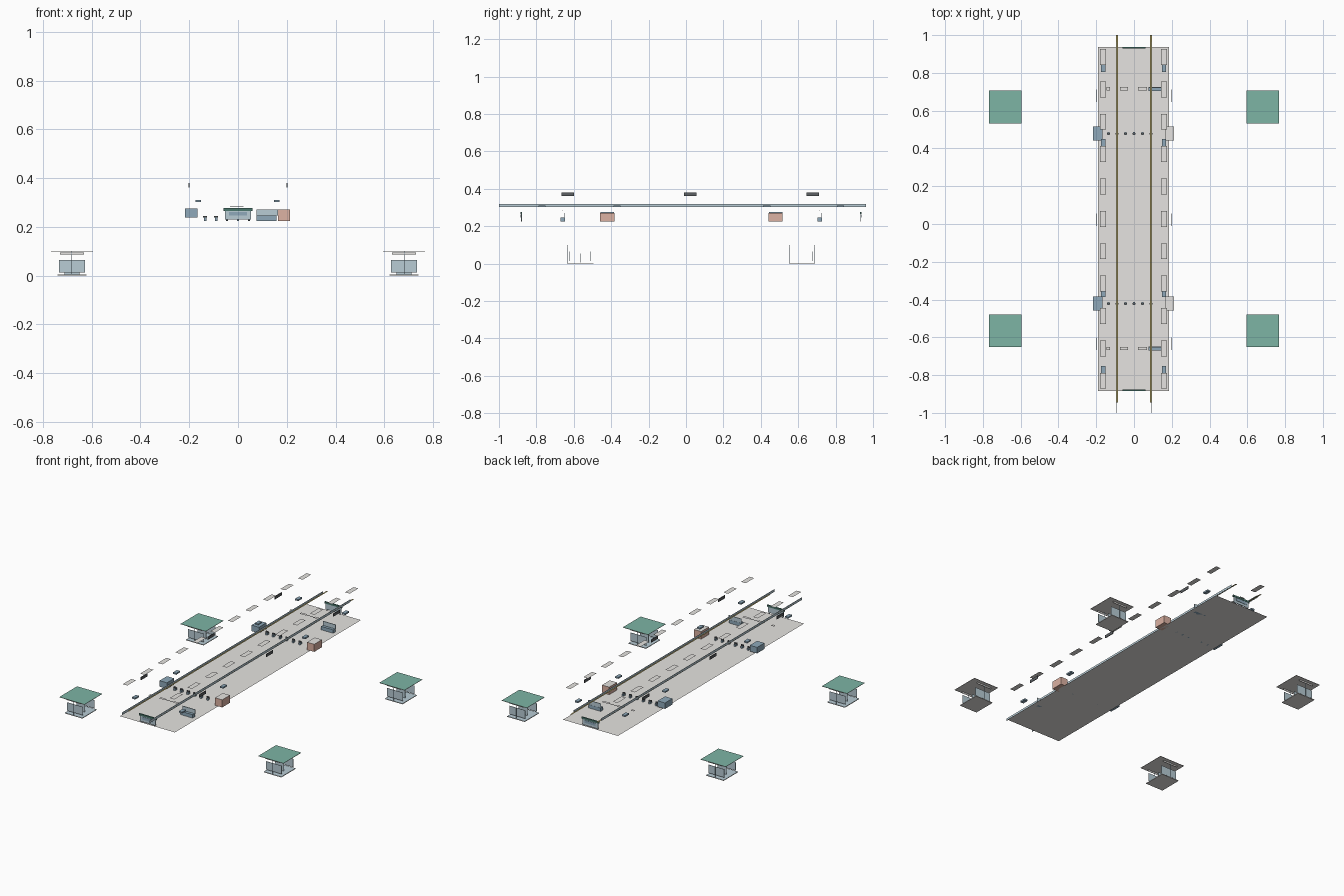
import bpy, bmesh

if "Cube" in bpy.data.objects:
    bpy.data.objects.remove(bpy.data.objects["Cube"])

def lin(h):
    c = [int(h[i:i + 2], 16) / 255 for i in (0, 2, 4)]
    return [v / 12.92 if v <= .04045 else ((v + .055) / 1.055) ** 2.4 for v in c] + [1]

def mat(name, h):
    m = bpy.data.materials.new(name)
    m.diffuse_color = lin(h)
    m.use_nodes = True
    m.node_tree.nodes["Principled BSDF"].inputs["Base Color"].default_value = m.diffuse_color
    return m

CONC = mat("pale concrete", "E6E4E1")
TEAL = mat("teal roof", "7DB5A5")
GLASS = mat("pale blue glass", "B8CCD5")
BLUE = mat("steel blue", "8EA9BA")
SALMON = mat("salmon brick", "DCB2A3")
OLIVE = mat("olive rail", "B3A467")
DARK = mat("dark grey", "5C6063")
GREEN = mat("dark teal", "4A776D")

def make(name, bm, *mats):
    me = bpy.data.meshes.new(name)
    bm.to_mesh(me)
    bm.free()
    for m in mats:
        me.materials.append(m)
    ob = bpy.data.objects.new(name, me)
    bpy.context.collection.objects.link(ob)
    return ob

def box(name, x0, x1, y0, y1, z0, z1, m, top=None):
    bm = bmesh.new()
    bmesh.ops.create_cube(bm, size=1)
    for v in bm.verts:
        v.co = (x0 + (v.co.x + .5) * (x1 - x0), y0 + (v.co.y + .5) * (y1 - y0),
                z0 + (v.co.z + .5) * (z1 - z0))
    bm.normal_update()
    if top:
        for f in bm.faces:
            f.material_index = int(f.normal.z > .5)
    return make(name, bm, m, *([top] if top else []))

def sheet(name, x0, x1, y0, y1, z, m):
    bm = bmesh.new()
    bm.faces.new([bm.verts.new(p) for p in
                  ((x0, y0, z), (x1, y0, z), (x1, y1, z), (x0, y1, z))])
    return make(name, bm, m)

# platform deck
sheet("platform_deck", -.19, .186, -.883, .937, .225, CONC)

# long overhead rails: flat flange plus upright web
for x in (-.09, .09):
    sheet("rail_flange", x - .005, x + .005, -.945, 1, .306, OLIVE)
    s = .004 if x > 0 else -.004
    box("rail_web", x + s - .0005, x + s + .0005, -1, .963, .302, .318, GLASS)

# floating canopy light panels
for x in (-.163, .159):
    for i in range(11):
        y = .03 + (i - 5) * .1714
        sheet("light_panel", x - .016, x + .016, y - .045, y + .039, .422, CONC)
    # small hanging speakers
    for y in (.825, .432, -.368, -.77):
        box("speaker", x - .011, x + .011, y - .019, y + .019, .302, .311, BLUE)

# side floodlights
for x in (-.2, .2):
    for y in (-.633, .022, .678):
        box("floodlight", x - .002, x + .002, y - .033, y + .033, .362, .38, DARK)

for y in (.479, -.421):
    # cabinets on both platform edges
    box("brick_cabinet", .164, .213, y - .038, y + .038, .225, .272, SALMON, CONC)
    box("blue_cabinet", -.217, -.167, y - .036, y + .036, .238, .275, BLUE)
    # ticket gates
    for i in range(6):
        x = -.135 + i * .045
        box("gate_post", x - .005, x + .005, y - .009, y + .009, .225, .238, BLUE)
        box("gate_head", x - .009, x + .007, y - .004, y + .004, .238, .245, DARK)

for y in (.715, -.659):
    # bench with back
    box("bench_seat", .076, .158, y - .011, y + .011, .225, .246, BLUE)
    box("bench_back", .076, .164, y + .006, y + .010, .246, .272, GLASS)
    # hanging sign caps
    for x0, x1 in ((-.146, -.126), (-.074, -.032), (.022, .07)):
        sheet("sign_cap", x0, x1, y - .009, y + .009, .284, CONC)
    box("sign_bar", -.032, .022, y - .001, y + .001, .282, .284, DARK)

# notice boards at both ends
for y, d in ((-.88, -1), (.934, 1)):
    box("notice_board", -.053, .053, y - .002, y + .002, .231, .272, GLASS)
    a, b = sorted((y + d * .002, y + d * .004))
    box("notice_panel", -.037, .037, a, b, .246, .262, BLUE)
    box("notice_header", -.06, .06, y - .004, y + .004, .266, .277, GREEN)
    for x in (-.045, .045):
        box("notice_leg", x - .002, x + .002, y - .002, y + .002, .225, .231, DARK)

# four street entrance kiosks
for x in (-.681, .681):
    for y in (.62, -.565):
        box("kiosk_roof", x - .086, x + .086, y - .087, y + .087, .099, .101, CONC, TEAL)
        box("kiosk_floor", x - .06, x + .06, y - .07, y + .07, 0, .004, CONC, GLASS)
        for d in (-1, 1):
            w = y + d * .056
            box("kiosk_glass", x - .054, x + .054, w - .001, w + .001, .014, .065, GLASS)
            p = y + d * .068
            box("kiosk_post", x - .001, x + .001, p - .001, p + .001, .004, .099, BLUE)
            box("kiosk_sign", x - .049, x + .049, p - .001, p + .001, .086, .095, CONC)
        box("kiosk_divider", x - .03, x + .03, y - .001, y + .001, .005, .055, GLASS)
